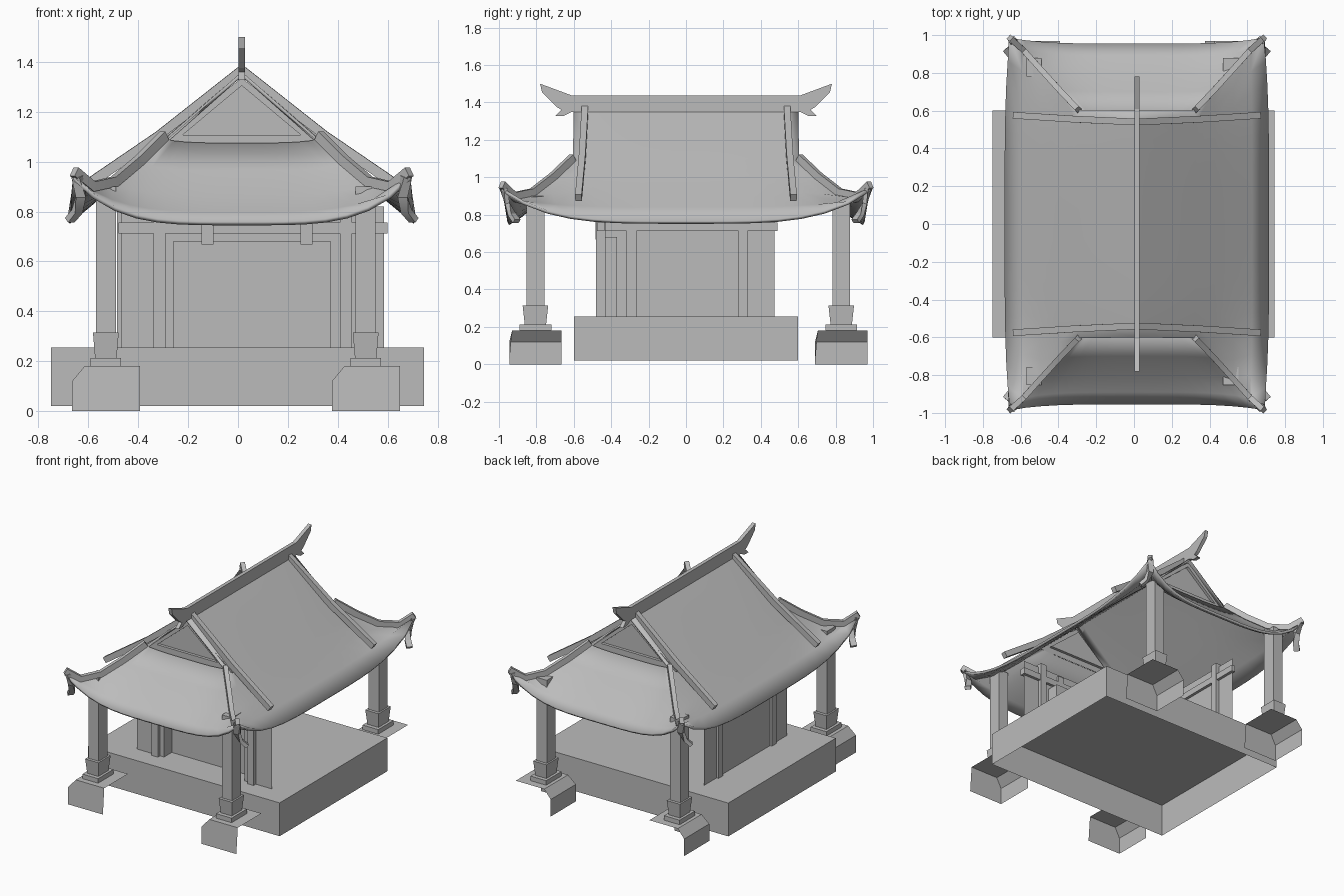
import bpy, bmesh, math
from mathutils import Vector

if "Cube" in bpy.data.objects:
    bpy.data.objects.remove(bpy.data.objects["Cube"], do_unlink=True)

GREY = (0.5, 0.5, 0.5, 1)
clay = bpy.data.materials.new("plain_grey")
clay.use_nodes = True
clay.diffuse_color = GREY
clay.node_tree.nodes["Principled BSDF"].inputs["Base Color"].default_value = GREY
CX = 0.015  # roof centre line


def finish(name, bm, smooth=False):
    me = bpy.data.meshes.new(name)
    bm.to_mesh(me)
    bm.free()
    me.materials.append(clay)
    if smooth:
        me.shade_smooth()
        me.set_sharp_from_angle(angle=math.radians(30))
    ob = bpy.data.objects.new(name, me)
    bpy.context.collection.objects.link(ob)
    return ob


def sheet(name, faces, smooth=False):
    """Mesh from a list of polygons, each a list of points."""
    bm = bmesh.new()
    for pts in faces:
        bm.faces.new([bm.verts.new(p) for p in pts])
    bmesh.ops.remove_doubles(bm, verts=bm.verts[:], dist=1e-4)
    bmesh.ops.recalc_face_normals(bm, faces=bm.faces[:])
    return finish(name, bm, smooth)


def box(name, x, y, z, flare=1.0):
    """Box from ranges; flare scales the top."""
    bm = bmesh.new()
    bmesh.ops.create_cube(bm, size=1)
    c = [(r[0] + r[1]) / 2 for r in (x, y, z)]
    d = [r[1] - r[0] for r in (x, y, z)]
    for v in bm.verts:
        k = flare if v.co.z > 0 else 1
        v.co = (c[0] + v.co.x * d[0] * k, c[1] + v.co.y * d[1] * k, c[2] + v.co.z * d[2])
    return finish(name, bm)


def bar(name, path, width, height):
    """Rectangular section swept along a path."""
    bm = bmesh.new()
    path = [Vector(p) for p in path]
    rings = []
    for i, p in enumerate(path):
        t = (path[min(i + 1, len(path) - 1)] - path[max(i - 1, 0)]).normalized()
        side = t.cross(Vector((0, 0, 1))).normalized() * width / 2
        up = side.cross(t).normalized() * height / 2
        rings.append([bm.verts.new(p + a * side + b * up)
                      for a, b in ((-1, -1), (1, -1), (1, 1), (-1, 1))])
    for r, q in zip(rings, rings[1:]):
        for k in range(4):
            bm.faces.new((r[k], r[(k + 1) % 4], q[(k + 1) % 4], q[k]))
    bm.faces.new(rings[0])
    bm.faces.new(rings[-1])
    bmesh.ops.recalc_face_normals(bm, faces=bm.faces[:])
    return finish(name, bm, True)


# Platform, open underneath
platform = box("platform", (-0.75, 0.745), (-0.6, 0.6), (0.02, 0.255))
bm = bmesh.new()
bm.from_mesh(platform.data)
bmesh.ops.delete(bm, geom=[f for f in bm.faces if f.normal.z < -0.9], context='FACES')
bm.to_mesh(platform.data)
bm.free()

# Corner columns on stones with a chamfered outer edge, open on two sides
for x, xn in ((-0.53, "right"), (0.512, "left")):
    for y, yn in ((-0.805, "front"), (0.83, "back")):
        tag = f"{yn}_{xn}"
        x0, x1, xc = x - 0.135, x + 0.137, x - 0.085
        y0, y1, yt = y - 0.14, y + 0.14, y - 0.125
        sheet("stone_" + tag, [
            [(x0, y0, 0), (x1, y0, 0), (x1, yt, 0.18), (xc, yt, 0.18), (x0, y0, 0.12)],
            [(x0, y0, 0), (x0, y0, 0.12), (x0, y1, 0.12), (x0, y1, 0)],
            [(x0, y0, 0.12), (xc, yt, 0.18), (xc, y1, 0.18), (x0, y1, 0.12)],
            [(xc, yt, 0.18), (x1, yt, 0.18), (x1, y1, 0.18), (xc, y1, 0.18)]])

        def block(part, hx, hy, z, flare=1.0):
            box(f"{part}_{tag}", (x - hx, x + hx), (y - hy, y + hy), z, flare)
        block("column_plate", 0.061, 0.085, (0.18, 0.212))
        block("column_base", 0.043, 0.057, (0.212, 0.315), 1.2)
        block("column", 0.04, 0.048, (0.315, 0.9))

# Front wall with a recessed doorway
L, R, F, B, TOP = -0.47, 0.585, -0.455, 0.473, 0.82
dl, dr, dt, dy = -0.258, 0.37, 0.68, -0.37


def upright(a, b, z0, z1):
    """Vertical quad between two plan points."""
    return [(*a, z0), (*b, z0), (*b, z1), (*a, z1)]


sheet("front_wall", [
    upright((L, F), (dl, F), 0.255, TOP), upright((dr, F), (R, F), 0.255, TOP),
    upright((dl, F), (dr, F), dt, TOP), upright((dl, dy), (dr, dy), 0.255, dt),
    upright((dl, F), (dl, dy), 0.255, dt), upright((dr, F), (dr, dy), 0.255, dt),
    [(dl, F, dt), (dr, F, dt), (dr, dy, dt), (dl, dy, dt)]])
sheet("side_wall", [upright((L, F), (L, B), 0.255, TOP)])

# Timber framing on both walls
box("front_beam", (-0.478, 0.6), (F - 0.02, F + 0.02), (0.712, 0.757))
box("side_beam", (L - 0.01, L + 0.02), (-0.47, 0.49), (0.712, 0.757))
for i, (a, b) in enumerate(((-0.338, -0.29), (0.41, 0.458))):
    box(f"front_stud_{i}", (a, b), (F - 0.025, F + 0.025), (0.255, 0.84))
for i, (a, b) in enumerate(((-0.318, -0.265), (0.28, 0.33))):
    box(f"side_stud_{i}", (L - 0.015, L + 0.025), (a, b), (0.255, 0.84))
for i, a in enumerate((-0.146, 0.25)):
    box(f"bracket_{i}", (a, a + 0.048), (F - 0.03, F + 0.02), (0.668, 0.8))

# Roof: two long slopes and two end skirts meeting on curved hips
HIP = [(0.31, 0.605, 1.09), (0.41, 0.71, 0.99), (0.51, 0.82, 0.905),
       (0.60, 0.92, 0.885), (0.672, 0.985, 0.945)]
SIDE_MID = [(0, 1.36), (0.31, 1.10), (0.41, 1.01), (0.51, 0.925), (0.61, 0.84), (0.70, 0.765)]
END_MID = [(0.60, 1.075), (0.70, 0.965), (0.81, 0.865), (0.89, 0.80), (0.955, 0.76)]


def skirt(hips, mids, sign, swap, n=16):
    rows = []
    for (along, out, z), (mo, mz) in zip(hips, mids):
        row = []
        for i in range(n + 1):
            s = 2 * i / n - 1
            k = abs(s) ** 4
            u, v, w = s * along, sign * (mo + (out - mo) * k), mz + (z - mz) * k
            row.append((CX + v, u, w) if swap else (CX + u, v, w))
        rows.append(row)
    return [[r[i], r[i + 1], q[i + 1], q[i]] for r, q in zip(rows, rows[1:]) for i in range(n)]


side_hips = [(0.6, 0, 1.36)] + [(y, x, z) for x, y, z in HIP]
quads = []
for sgn in (-1, 1):
    quads += skirt(side_hips, SIDE_MID, sgn, True) + skirt(HIP, END_MID, sgn, False)
roof = sheet("roof", quads, True)
bm = bmesh.new()
bm.from_mesh(roof.data)
for f in bm.faces:
    if f.normal.z < 0:
        f.normal_flip()
bm.to_mesh(roof.data)
bm.free()
thick = roof.modifiers.new("thickness", 'SOLIDIFY')
thick.thickness, thick.offset = 0.018, -1

# Hip bars, gable bars and corner hooks, mirrored to all four corners
for sx in (-1, 1):
    for sy in (-1, 1):
        tag = f"{'back' if sy > 0 else 'front'}_{'left' if sx > 0 else 'right'}"

        def place(pts):
            return [(CX + sx * x, sy * y, z) for x, y, z in pts]
        bar("hip_bar_" + tag, place([(x, y, z + 0.015) for x, y, z in HIP]), 0.03, 0.04)
        bar("gable_bar_" + tag, place([(0, 0.54, 1.365), (0.33, 0.555, 1.105),
                                       (0.645, 0.575, 0.89)]), 0.035, 0.04)
        bar("corner_hook_" + tag, place([(0.66, 0.975, 0.94), (0.645, 0.955, 0.86),
                                         (0.66, 0.93, 0.80), (0.69, 0.905, 0.765)]), 0.04, 0.025)

# Gable ends: triangular frame around a set-back panel
for sy, tag in ((-1, "front"), (1, "back")):
    outer = [(CX - 0.36, sy * 0.585, 1.065), (CX + 0.36, sy * 0.585, 1.065), (CX, sy * 0.585, 1.335)]
    inner = [(CX - 0.237, sy * 0.585, 1.107), (CX + 0.237, sy * 0.585, 1.107), (CX, sy * 0.585, 1.305)]
    deep = [(x, sy * 0.565, z) for x, y, z in inner]
    faces = [deep]
    for i in range(3):
        j = (i + 1) % 3
        faces += [[outer[i], outer[j], inner[j], inner[i]], [inner[i], inner[j], deep[j], deep[i]]]
    sheet("gable_" + tag, faces)

# Ridge with upswept ends, one profile extruded across
half = [(0.61, 1.437), (0.78, 1.5), (0.77, 1.455), (0.69, 1.375), (0.665, 1.36),
        (0.70, 1.327), (0.655, 1.327), (0.61, 1.35)]
profile = half + [(-y, z) for y, z in reversed(half)]
bm = bmesh.new()
face = bm.faces.new([bm.verts.new((CX - 0.013, y, z)) for y, z in profile])
ext = bmesh.ops.extrude_face_region(bm, geom=[face])
for v in ext["geom"]:
    if isinstance(v, bmesh.types.BMVert):
        v.co.x += 0.026
bmesh.ops.recalc_face_normals(bm, faces=bm.faces[:])
finish("ridge", bm)
